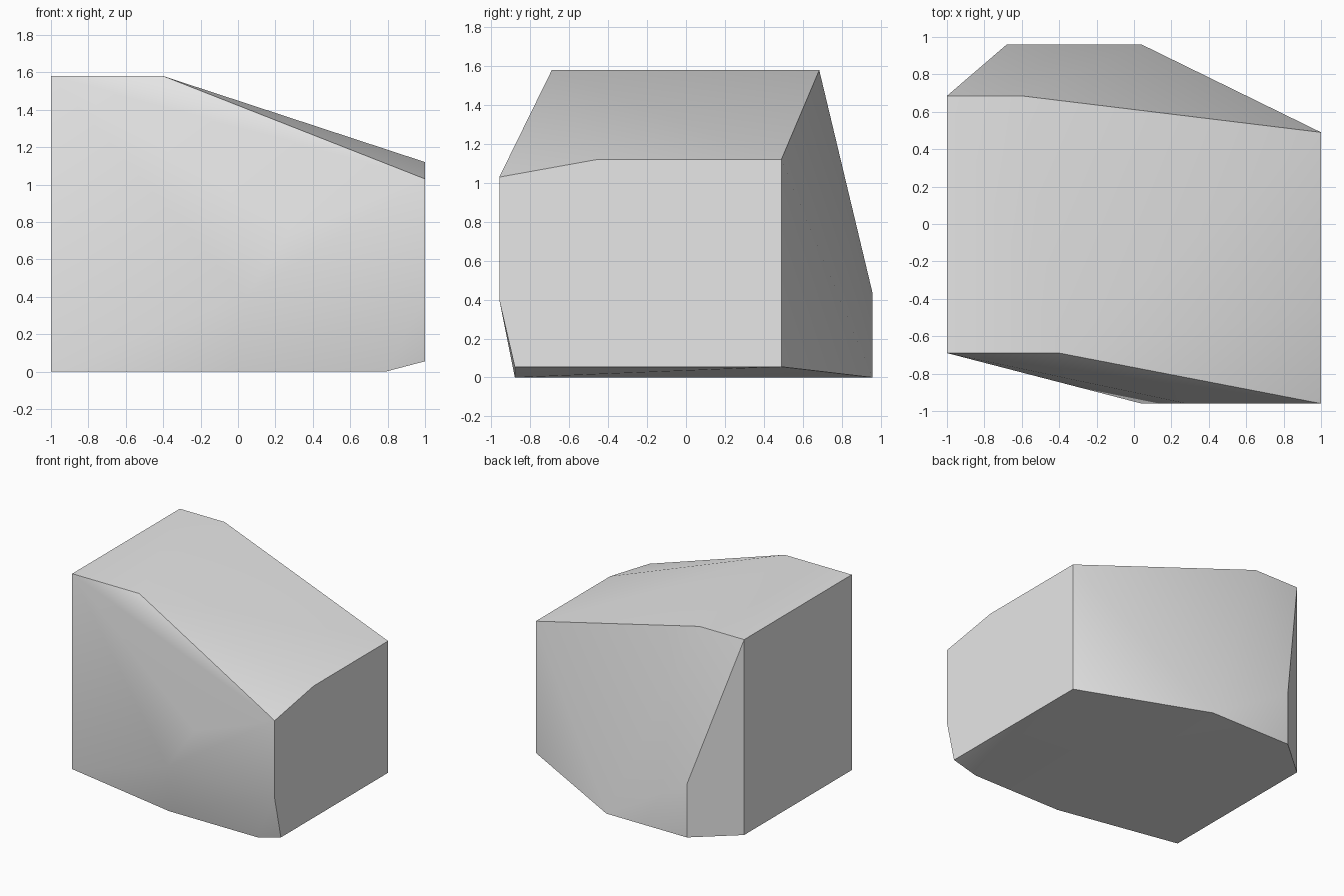
import bpy
import bmesh
import math

# Remove the default cube
cube = bpy.data.objects.get("Cube")
if cube:
    bpy.data.objects.remove(cube, do_unlink=True)

# Stone colour
stone = bpy.data.materials.new("light_grey_stone")
stone.use_nodes = True
grey = (0.8, 0.8, 0.8, 1.0)
stone.diffuse_color = grey
stone.node_tree.nodes["Principled BSDF"].inputs["Base Color"].default_value = grey

# Corner points of the hewn block, grouped by the side they belong to
left_end = [(1, -0.96, 1.03), (1, -0.46, 1.12), (1, 0.49, 1.12),
            (1, 0.49, 0.055), (1, -0.88, 0.055), (1, -0.96, 0.4)]
right_end = [(-1, y, z) for y in (-0.69, 0.685) for z in (0, 1.58)]
top_ridge = [(-0.4, -0.69, 1.58), (-0.6, 0.685, 1.58)]
front_bulge = [(0.04, -0.96, 0.4), (0.28, -0.96, 0.75)]
back_bulge = [(-0.68, 0.96, 0), (-0.68, 0.96, 0.43), (0.04, 0.96, 0)]
base_front = [(0, -0.88, 0), (0.79, -0.88, 0)]

# Wrap the corners in a convex hull and merge its flat faces
bm = bmesh.new()
for corner in left_end + right_end + top_ridge + front_bulge + back_bulge + base_front:
    bm.verts.new(corner)
bmesh.ops.convex_hull(bm, input=list(bm.verts))
bmesh.ops.dissolve_limit(bm, angle_limit=math.radians(1),
                         verts=list(bm.verts), edges=list(bm.edges))
bmesh.ops.recalc_face_normals(bm, faces=list(bm.faces))
mesh = bpy.data.meshes.new("rock_block")
bm.to_mesh(mesh)
bm.free()
mesh.materials.append(stone)
rock = bpy.data.objects.new("rock_block", mesh)
bpy.context.collection.objects.link(rock)

# Soft facets with sharp outer edges
bpy.ops.object.select_all(action="DESELECT")
rock.select_set(True)
bpy.context.view_layer.objects.active = rock
bpy.ops.object.shade_smooth_by_angle(angle=math.radians(30))
